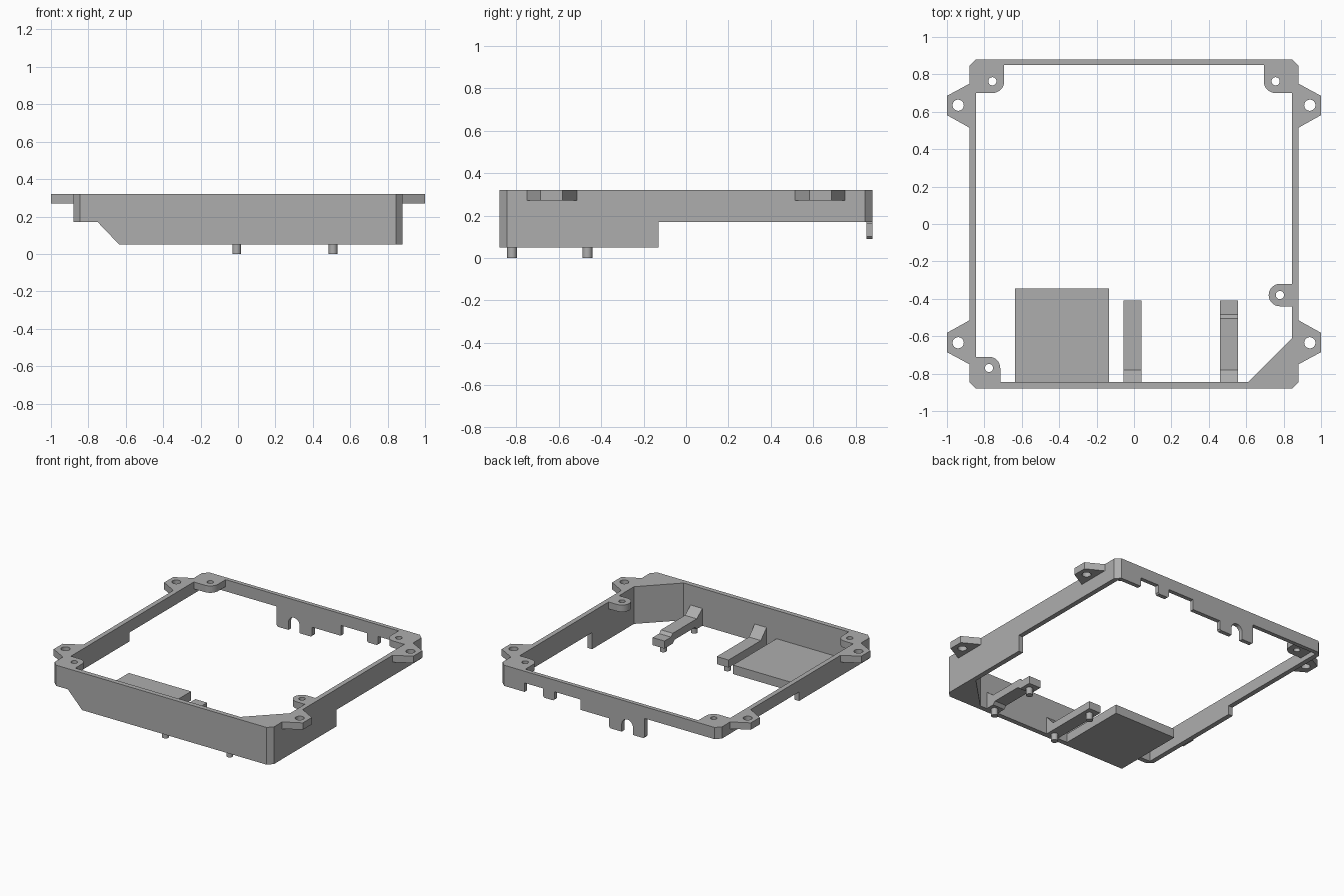
import bpy, bmesh
from math import sin, cos, radians
from mathutils import Vector

if "Cube" in bpy.data.objects:
    bpy.data.objects.remove(bpy.data.objects["Cube"], do_unlink=True)

grey = bpy.data.materials.new("plain grey")
grey.use_nodes = True
GREY = (0.42, 0.42, 0.42, 1)
grey.diffuse_color = GREY
grey.node_tree.nodes["Principled BSDF"].inputs["Base Color"].default_value = GREY

TOP, DEEP, MID, HIGH = 0.32, 0.05, 0.17, 0.235
OUT, INN = 0.88, 0.845
LUG = 0.27    # underside of the screw lugs


def arc(cx, cy, r, start, end, steps=8):
    angles = [radians(start + (end - start) * i / steps) for i in range(steps + 1)]
    return [(cx + r * cos(a), cy + r * sin(a)) for a in angles]


def circle(cx, cy, r, steps=24):
    return arc(cx, cy, r, 0, 360, steps)[:-1]


def prism(name, outline, axis, lo, hi, hole=None):
    """Extrude a flat outline, with an optional hole, along an axis."""
    place = {"x": lambda a, b: Vector((lo, a, b)),
             "y": lambda a, b: Vector((a, lo, b)),
             "z": lambda a, b: Vector((a, b, lo))}[axis]
    shift = Vector([(hi - lo) * (axis == k) for k in "xyz"])
    bm = bmesh.new()
    loops = [[bm.verts.new(place(*p)) for p in pts] for pts in (outline, hole) if pts]
    if hole:
        edges = [bm.edges.new((l[i - 1], l[i])) for l in loops for i in range(len(l))]
        bmesh.ops.triangle_fill(bm, edges=edges, use_beauty=True)
    else:
        bm.faces.new(loops[0])
    new = bmesh.ops.extrude_face_region(bm, geom=bm.faces[:], use_keep_orig=True)["geom"]
    bmesh.ops.translate(bm, vec=shift, verts=[g for g in new if isinstance(g, bmesh.types.BMVert)])
    bmesh.ops.recalc_face_normals(bm, faces=bm.faces[:])
    mesh = bpy.data.meshes.new(name)
    bm.to_mesh(mesh)
    bm.free()
    mesh.materials.append(grey)
    obj = bpy.data.objects.new(name, mesh)
    bpy.context.collection.objects.link(obj)
    return obj


# Front wall with a sloped lower corner
prism("front_wall", [(-INN, TOP), (-INN, MID), (-0.75, MID), (-0.635, DEEP),
                     (INN, DEEP), (INN, TOP)], "y", -OUT, -INN)

# Side walls, each stepped on its lower edge
def side_wall(name, step, front_z, back_z, lo, hi):
    prism(name, [(-INN, TOP), (-INN, front_z), (step, front_z), (step, back_z),
                 (INN, back_z), (INN, TOP)], "x", lo, hi)

side_wall("left_wall", -0.13, DEEP, MID, INN, OUT)
side_wall("right_wall", -0.04, MID, HIGH, -OUT, -INN)

# Back wall: notches, a narrow tab and an arched clip
SKIRT, CLIP = 0.16, 0.09
back = [(INN, TOP), (INN, MID), (0.68, MID), (0.68, HIGH)]
back += [(0.53, HIGH), (0.53, MID + 0.01), (0.52, MID), (0.45, MID), (0.44, MID + 0.01), (0.44, HIGH)]
back += [(0.23, HIGH), (0.23, SKIRT), (0, SKIRT), (0, CLIP + 0.01), (-0.01, CLIP), (-0.1, CLIP)]
back += arc(-0.145, 0.145, 0.045, 0, 180, 12)
back += [(-0.19, CLIP), (-0.275, CLIP), (-0.285, CLIP + 0.01), (-0.285, HIGH), (-INN, HIGH), (-INN, TOP)]
prism("back_wall", back, "y", 0.85, OUT)

# Chamfered corner posts
for name, sx, sy, low in (("front_left_corner", 1, -1, DEEP), ("front_right_corner", -1, -1, MID),
                          ("back_left_corner", 1, 1, MID), ("back_right_corner", -1, 1, HIGH)):
    prism(name, [(sx * INN, sy * INN), (sx * OUT, sy * INN), (sx * INN, sy * OUT)], "z", low, TOP)

# Outer mounting lugs
for sx, side in ((1, "left"), (-1, "right")):
    for sy, end in ((1, "back"), (-1, "front")):
        shape = [(0.86, 0.75), (0.88, 0.75), (1, 0.685), (1, 0.582), (0.88, 0.515), (0.86, 0.515)]
        prism(f"{end}_{side}_lug", [(sx * x, sy * y) for x, y in shape], "z", LUG, TOP,
              circle(sx * 0.94, sy * 0.635, 0.03))

# Inner corner plates with screw holes
def corner_plate(name, cx, cy, r, sx, sy):
    shape = [(0.86, 0.86), (cx - r, 0.86)] + arc(cx, cy, r, 180, 270) + [(0.86, cy - r)]
    prism(name, [(sx * x, sy * y) for x, y in shape], "z", LUG, TOP, circle(sx * cx, sy * cy, 0.022))

corner_plate("back_left_plate", 0.757, 0.763, 0.063, 1, 1)
corner_plate("back_right_plate", 0.757, 0.763, 0.063, -1, 1)
corner_plate("front_right_plate", 0.775, 0.77, 0.06, -1, -1)

# Rounded ear on the left wall and the solid corner gusset
prism("left_wall_ear", [(0.86, -0.32)] + arc(0.78, -0.38, 0.06, 90, 270, 14) + [(0.86, -0.44)],
      "z", LUG, TOP, circle(0.78, -0.38, 0.022))
prism("corner_gusset", [(0.61, -INN), (INN, -INN), (INN, -0.61)], "z", DEEP, TOP)

# Floor pad
prism("floor_pad", [(-0.635, -INN), (-0.135, -INN), (-0.135, -0.345), (-0.635, -0.345)],
      "z", DEEP, 0.115)

# Support arms with locating pegs
ARM, RISE = 0.105, 0.175
prism("centre_arm", [(-INN, DEEP), (-INN, RISE), (-0.78, ARM), (-0.41, ARM), (-0.41, DEEP)],
      "x", -0.055, 0.04)
prism("left_arm", [(-INN, DEEP), (-INN, RISE), (-0.78, ARM + 0.02), (-0.505, ARM + 0.02),
                   (-0.485, ARM), (-0.41, ARM), (-0.41, DEEP), (-0.505, DEEP),
                   (-0.525, DEEP + 0.02), (-0.76, DEEP + 0.02), (-0.78, DEEP)], "x", 0.46, 0.555)
for x, arm in ((-0.007, "centre"), (0.508, "left")):
    for y, end in ((-0.82, "front"), (-0.465, "back")):
        peg = prism(f"{arm}_arm_{end}_peg", circle(x, y, 0.023), "z", 0, 0.06)
        bpy.context.view_layer.objects.active = peg
        peg.select_set(True)
        bpy.ops.object.shade_smooth_by_angle()
        peg.select_set(False)
